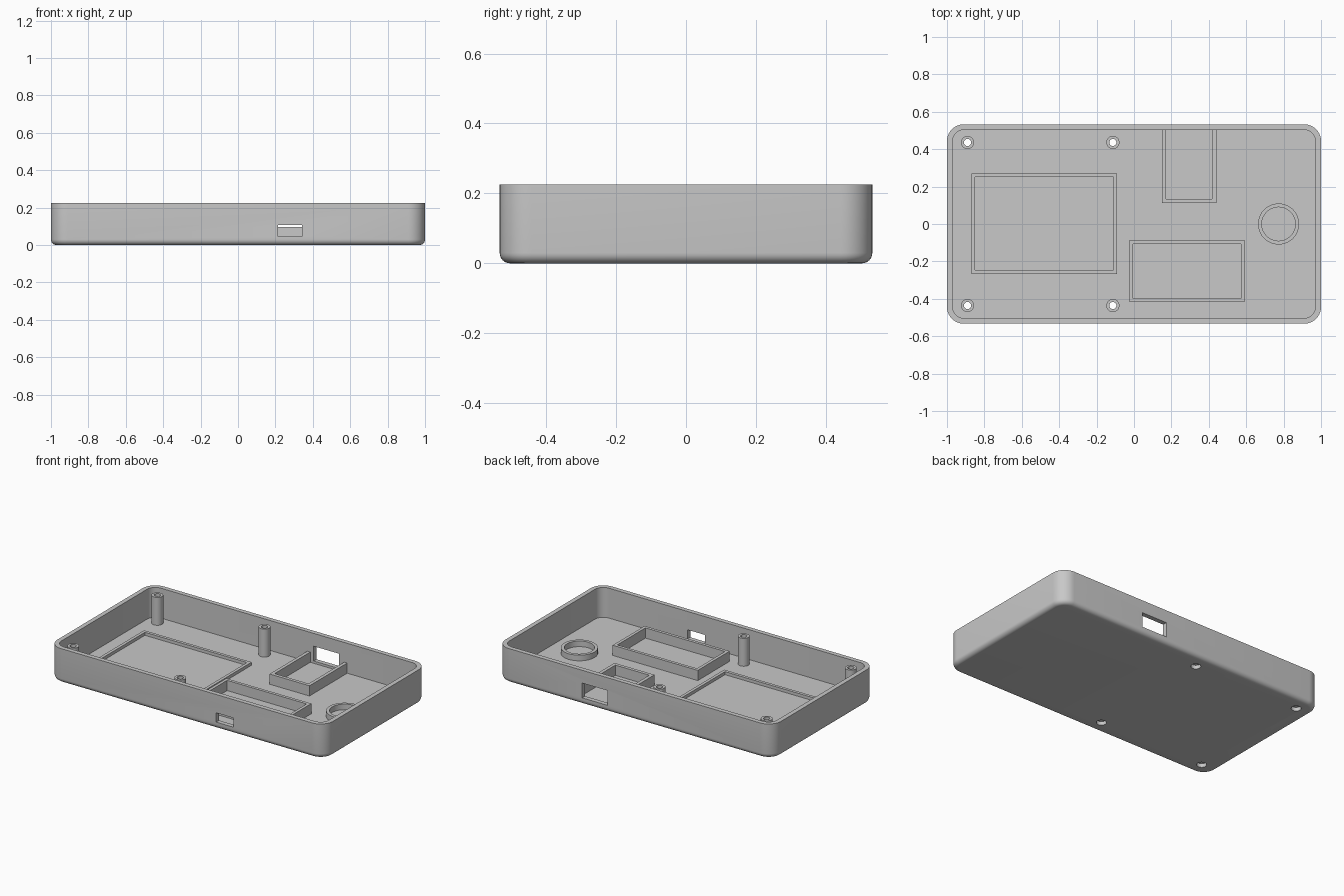
import bpy, bmesh
from math import sin, cos, pi, radians

if "Cube" in bpy.data.objects:
    bpy.data.objects.remove(bpy.data.objects["Cube"])

GREY = (0.58, 0.58, 0.58, 1)
grey = bpy.data.materials.new("matte grey plastic")
grey.use_nodes = True
grey.diffuse_color = GREY
grey.node_tree.nodes["Principled BSDF"].inputs["Base Color"].default_value = GREY

HX, HY, TOP = 1.0, 0.533, 0.226    # half length, half width, height
WALL, FLOOR, CORNER, FILLET = 0.03, 0.03, 0.09, 0.03


def rounded_rect(inset, z, steps=10):
    """Outline of the case, shrunk by inset, at height z."""
    r, pts = CORNER - inset, []
    for q, (sx, sy) in enumerate([(1, 1), (-1, 1), (-1, -1), (1, -1)]):
        for i in range(steps + 1):
            a = (q + i / steps) * pi / 2
            pts.append((sx * (HX - CORNER) + r * cos(a),
                        sy * (HY - CORNER) + r * sin(a), z))
    return pts


def circle(x, y, r, z, n=32):
    return [(x + r * cos(2 * pi * i / n), y + r * sin(2 * pi * i / n), z) for i in range(n)]


def rect(x0, x1, y0, y1, z):
    return [(x0, y0, z), (x1, y0, z), (x1, y1, z), (x0, y1, z)]


def loft(name, outlines, cap=True):
    """Skin matching outlines; cap the ends, or join last to first."""
    bm = bmesh.new()
    rings = [[bm.verts.new(p) for p in o] for o in outlines]
    pairs = list(zip(rings, rings[1:]))
    if cap:
        bm.faces.new(rings[0])
        bm.faces.new(rings[-1])
    else:
        pairs.append((rings[-1], rings[0]))
    n = len(rings[0])
    for a, b in pairs:
        for i in range(n):
            j = (i + 1) % n
            bm.faces.new((a[i], a[j], b[j], b[i]))
    bmesh.ops.recalc_face_normals(bm, faces=bm.faces)
    mesh = bpy.data.meshes.new(name)
    bm.to_mesh(mesh)
    bm.free()
    obj = bpy.data.objects.new(name, mesh)
    bpy.context.collection.objects.link(obj)
    mesh.materials.append(grey)
    return obj


def smooth(obj):
    bpy.ops.object.select_all(action="DESELECT")
    obj.select_set(True)
    bpy.context.view_layer.objects.active = obj
    bpy.ops.object.shade_smooth_by_angle(angle=radians(30))


def cut(obj, cutter):
    cutter.hide_render = True
    mod = obj.modifiers.new("cut", "BOOLEAN")
    mod.operation, mod.solver, mod.object = "DIFFERENCE", "EXACT", cutter
    bpy.context.view_layer.objects.active = obj
    bpy.ops.object.modifier_apply(modifier=mod.name)
    bpy.data.objects.remove(cutter)


def box(name, x0, x1, y0, y1, z0, z1):
    return loft(name, [rect(x0, x1, y0, y1, z0), rect(x0, x1, y0, y1, z1)])


def tube(name, x, y, outer, inner, z0, z1):
    obj = loft(name, [circle(x, y, outer, z0), circle(x, y, outer, z1),
                      circle(x, y, inner, z1), circle(x, y, inner, z0)], cap=False)
    smooth(obj)


def frame(name, x0, x1, y0, y1, z1, t=0.02):
    def inner(z):
        return rect(x0 + t, x1 - t, y0 + t, y1 - t, z)
    loft(name, [rect(x0, x1, y0, y1, FLOOR), rect(x0, x1, y0, y1, z1),
                inner(z1), inner(FLOOR)], cap=False)


# Open tray with rounded corners and a filleted bottom edge
fillet = [rounded_rect(FILLET * (1 - sin(a)), FILLET * (1 - cos(a)))
          for a in [i / 6 * pi / 2 for i in range(7)]]
shell = loft("case_shell", fillet + [rounded_rect(0, TOP), rounded_rect(WALL, TOP),
                                     rounded_rect(WALL, FLOOR)])

# Port openings in the front and back walls
cut(shell, box("front_port_cutter", 0.214, 0.342, -0.6, -0.45, 0.045, 0.106))
cut(shell, box("back_port_cutter", 0.197, 0.38, 0.45, 0.6, 0.045, 0.142))

# Screw posts with through holes and recesses underneath
for side, x in (("right", -0.89), ("middle", -0.113)):
    for end, y in (("front", -0.436), ("back", 0.436)):
        cut(shell, loft("recess_cutter", [circle(x, y, 0.03, -0.1), circle(x, y, 0.03, 0.025)]))
        cut(shell, loft("hole_cutter", [circle(x, y, 0.019, 0), circle(x, y, 0.019, 0.1)]))
        tube(f"screw_post_{end}_{side}", x, y, 0.035, 0.019, FLOOR - 0.002, 0.213)
smooth(shell)

# Component holders standing on the floor
frame("board_lip", -0.87, -0.09, -0.267, 0.27, 0.05)
frame("battery_frame", -0.025, 0.592, -0.417, -0.086, 0.097)
tube("round_holder", 0.773, 0, 0.11, 0.09, FLOOR, 0.067)

# Three-sided holder that runs into the back wall
X0, X1, Y0, Y1, T = 0.15, 0.44, 0.112, 0.51, 0.022


def u_shape(z):
    return [(X0, Y1, z), (X0, Y0, z), (X1, Y0, z), (X1, Y1, z),
            (X1 - T, Y1, z), (X1 - T, Y0 + T, z), (X0 + T, Y0 + T, z), (X0 + T, Y1, z)]


loft("back_port_holder", [u_shape(FLOOR), u_shape(0.097)])
